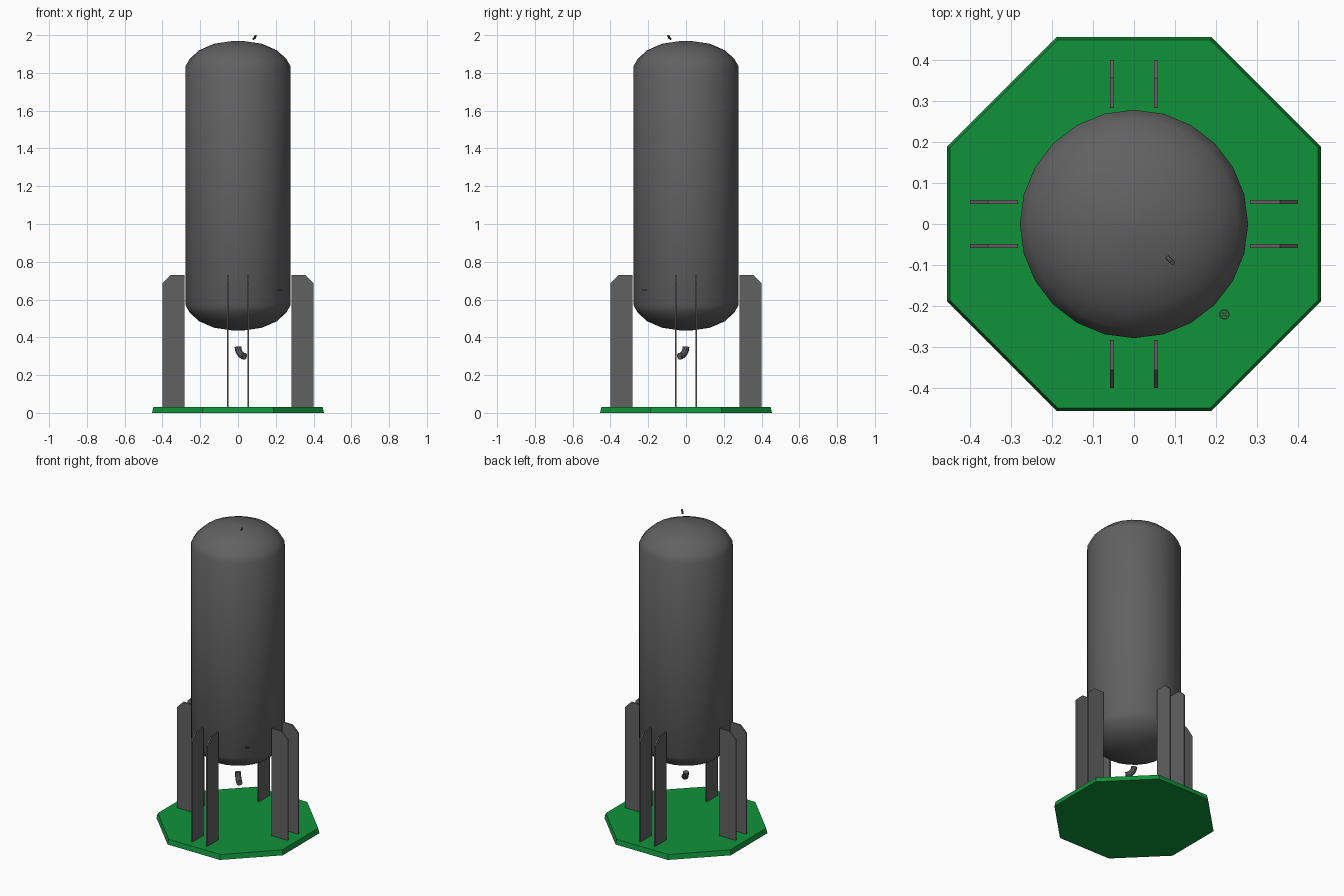
import bpy, bmesh, math
from mathutils import Vector, Matrix

cube = bpy.data.objects.get("Cube")
if cube:
    bpy.data.objects.remove(cube, do_unlink=True)


def material(name, rgb):
    m = bpy.data.materials.new(name)
    m.use_nodes = True
    m.diffuse_color = (*rgb, 1)
    m.node_tree.nodes["Principled BSDF"].inputs["Base Color"].default_value = (*rgb, 1)
    return m


STEEL = material("dark grey steel", (0.12, 0.12, 0.12))
GREEN = material("green base", (0.005, 0.29, 0.042))


def finish(name, bm, mat, smooth=False):
    bmesh.ops.recalc_face_normals(bm, faces=bm.faces)
    me = bpy.data.meshes.new(name)
    bm.to_mesh(me)
    bm.free()
    me.materials.append(mat)
    ob = bpy.data.objects.new(name, me)
    bpy.context.collection.objects.link(ob)
    if smooth:
        bpy.ops.object.select_all(action='DESELECT')
        ob.select_set(True)
        bpy.context.view_layer.objects.active = ob
        bpy.ops.object.shade_smooth_by_angle(angle=math.radians(35))
    return ob


def bridge(bm, rings):
    """Skin a list of equal-sized vertex rings and close both ends."""
    n = len(rings[0])
    for a, b in zip(rings, rings[1:]):
        for i in range(n):
            j = (i + 1) % n
            bm.faces.new((a[i], a[j], b[j], b[i]))
    bm.faces.new(rings[0][::-1])
    bm.faces.new(rings[-1])


def lathe(bm, profile, sides, phase=0.0):
    rings = []
    for r, z in profile:
        angles = [phase + math.tau * i / sides for i in range(sides)]
        rings.append([bm.verts.new((r * math.cos(a), r * math.sin(a), z)) for a in angles])
    bridge(bm, rings)


def tube(bm, path, radius, sides=10):
    """Round tube along a path lying in the vertical front-left diagonal plane."""
    side = Vector((1, 1, 0)).normalized()
    rings = []
    for i, p in enumerate(path):
        t = (path[min(i + 1, len(path) - 1)] - path[max(i - 1, 0)]).normalized()
        up = t.cross(side)
        rings.append([bm.verts.new(p + radius * (math.cos(a) * side + math.sin(a) * up))
                      for a in (math.tau * k / sides for k in range(sides))])
    bridge(bm, rings)


# Octagonal base slab with slightly sloping sides
bm = bmesh.new()
k = 1 / math.cos(math.pi / 8)
lathe(bm, [(0.455 * k, 0), (0.448 * k, 0.032)], 8, math.pi / 8)
finish("base_slab", bm, GREEN)

# Tank shell with shallow domed ends
bm = bmesh.new()
dome = [(0.02, 0.0), (0.127, 0.016), (0.205, 0.05), (0.255, 0.095), (0.278, 0.135)]
profile = [(r, 0.435 + h) for r, h in dome] + [(r, 1.97 - h) for r, h in reversed(dome)]
lathe(bm, profile, 24)
finish("tank_shell", bm, STEEL, smooth=True)

# Four pairs of upright leg plates with a clipped outer top corner
outline = [(0.283, 0.032), (0.40, 0.032), (0.40, 0.686), (0.355, 0.731), (0.283, 0.731)]
for q, where in enumerate(("left", "back", "right", "front")):
    bm = bmesh.new()
    for y in (-0.054, 0.054):
        bridge(bm, [[bm.verts.new((x, y + d, z)) for x, z in outline] for d in (-0.005, 0.005)])
    bmesh.ops.transform(bm, matrix=Matrix.Rotation(q * math.pi / 2, 4, 'Z'), verts=bm.verts)
    finish(where + "_leg_plates", bm, STEEL)

# Drain elbow under the tank, turning towards the front left
out = Vector((1, -1, 0)).normalized()
bm = bmesh.new()
R = 0.05
arc = [math.pi / 2 * i / 6 for i in range(7)]
tube(bm, [out * R * (1 - math.cos(a)) + Vector((0, 0, 0.35 - R * math.sin(a))) for a in arc], 0.018)
finish("drain_elbow", bm, STEEL, smooth=True)

# Short vent pipe above the top dome, leaning outwards
bm = bmesh.new()
tube(bm, [Vector((0.081, -0.081, 1.979)), Vector((0.089, -0.089, 1.986)),
          Vector((0.094, -0.094, 1.999))], 0.006, 8)
finish("vent_pipe", bm, STEEL, smooth=True)

# Small valve handwheel: rim and crossed spokes
bm = bmesh.new()
sections = [(0.010, -0.002), (0.013, -0.002), (0.013, 0.002), (0.010, 0.002)]
rings = [[bm.verts.new((r * math.cos(a), r * math.sin(a), z)) for r, z in sections]
         for a in (math.tau * i / 12 for i in range(12))]
for a, b in zip(rings, rings[1:] + rings[:1]):
    for i in range(4):
        j = (i + 1) % 4
        bm.faces.new((a[i], a[j], b[j], b[i]))
for turn in (math.pi / 4, -math.pi / 4):
    bmesh.ops.create_cube(bm, size=1, matrix=Matrix.Rotation(turn, 4, 'Z')
                          @ Matrix.Diagonal((0.021, 0.003, 0.003, 1)))
wheel = finish("valve_handwheel", bm, STEEL)
wheel.location = (0.22, -0.22, 0.65)
